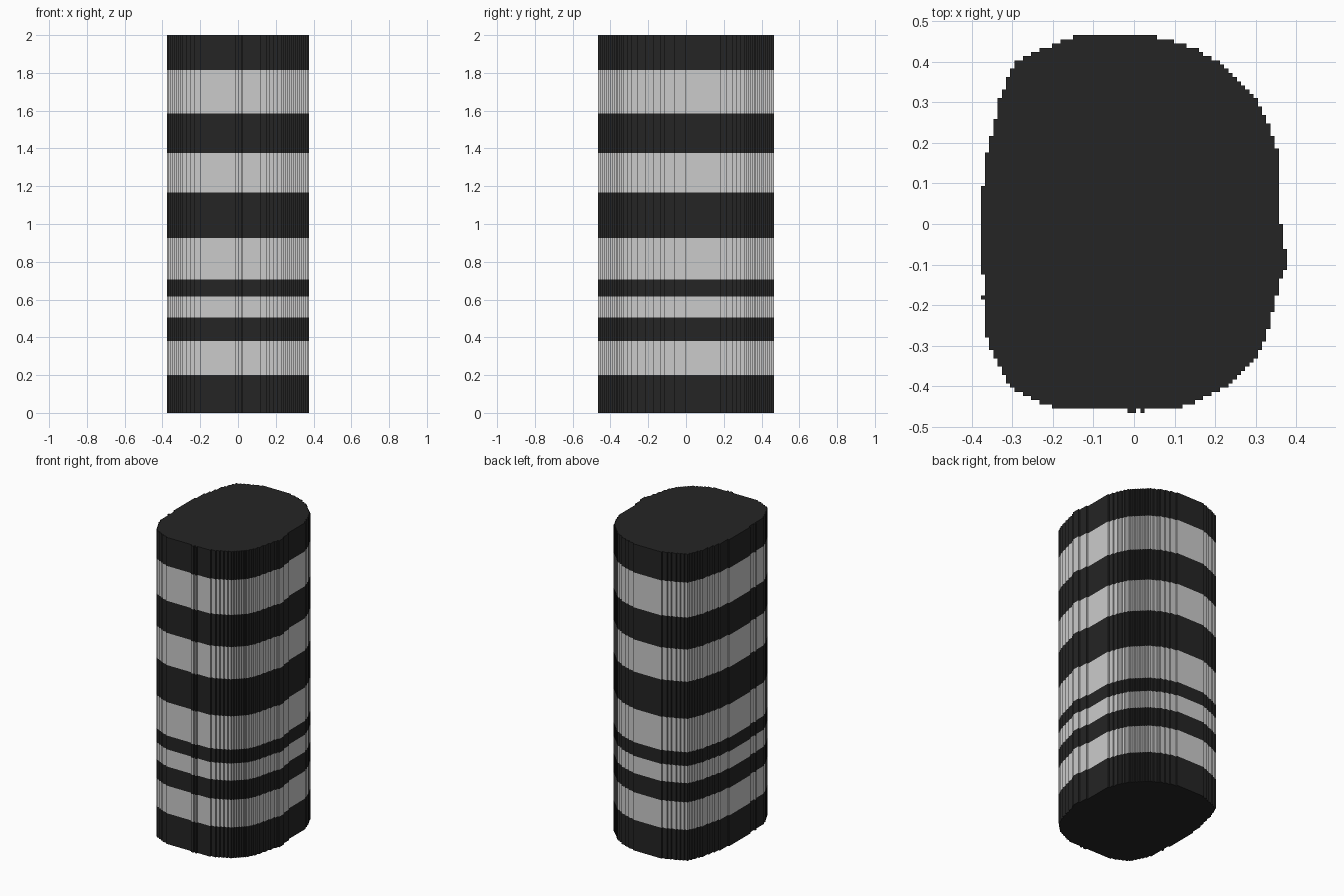
import bpy, bmesh, math

cube = bpy.data.objects.get("Cube")
if cube:
    bpy.data.objects.remove(cube, do_unlink=True)

CELL = 0.01033           # size of one outline step
COLS, ROWS = 73, 90      # outline size in steps
LEVELS = [0, 0.20, 0.38, 0.505, 0.617, 0.707, 0.925,
          1.167, 1.377, 1.586, 1.814, 2.0]

# Guide points (row counted from the back, column) for the two stepped edges
RIGHT_EDGE = [(0, 22), (1, 19), (3, 14), (5, 10), (6, 8), (10, 6), (15, 4),
              (28, 1), (36, 0), (56, 0), (57, 1), (61, 1), (62, 0), (63, 1),
              (72, 2), (79, 5), (83, 7), (85, 10), (87, 14), (88, 17)]
LEFT_EDGE = [(0, 42), (1, 46), (3, 52), (6, 57), (9, 60), (15, 66), (21, 69),
             (27, 71), (45, 72), (51, 73), (56, 72), (58, 71), (73, 67),
             (77, 65), (82, 60), (84, 57), (86, 53), (88, 48)]


def make_material(name, value):
    mat = bpy.data.materials.new(name)
    mat.use_nodes = True
    colour = (value, value, value, 1)
    mat.diffuse_color = colour
    mat.node_tree.nodes["Principled BSDF"].inputs["Base Color"].default_value = colour
    return mat


def stepped(guide):
    """Column for every row; each step holds until the next whole column."""
    cols = [guide[0][1]]
    for (r0, c0), (r1, c1) in zip(guide, guide[1:]):
        for r in range(r0 + 1, r1 + 1):
            v = c0 + (c1 - c0) * (r - r0) / (r1 - r0)
            cols.append(math.floor(v + 1e-6) if c1 > c0 else math.ceil(v - 1e-6))
    return cols


def stairs(cols):
    """Corner points of a stepped edge, running from back to front."""
    pts = [(cols[0], 0)]
    for r in range(1, len(cols)):
        if cols[r] != cols[r - 1]:
            pts += [(cols[r - 1], r), (cols[r], r)]
    return pts + [(cols[-1], len(cols))]


# Closed outline, with two small nubs on the front
outline = stairs(stepped(RIGHT_EDGE))
for a, b in ((35, 37), (38, 39)):
    outline += [(a, ROWS - 1), (a, ROWS), (b, ROWS), (b, ROWS - 1)]
outline += reversed(stairs(stepped(LEFT_EDGE)))

# Banded column: one ring of vertices per level, joined by upright faces
bm = bmesh.new()
rings = [[bm.verts.new(((c - COLS / 2) * CELL, (ROWS / 2 - r) * CELL, z))
          for c, r in outline] for z in LEVELS]
n = len(outline)
for band, (low, high) in enumerate(zip(rings, rings[1:])):
    for i in range(n):
        j = (i + 1) % n
        face = bm.faces.new((low[i], low[j], high[j], high[i]))
        face.material_index = band % 2     # dark and light bands alternate
bm.faces.new(rings[0][::-1])
bm.faces.new(rings[-1])
bm.normal_update()

mesh = bpy.data.meshes.new("banded_column")
bm.to_mesh(mesh)
bm.free()
mesh.materials.append(make_material("black", 0.018))
mesh.materials.append(make_material("light_grey", 0.6))
column = bpy.data.objects.new("banded_column", mesh)
bpy.context.collection.objects.link(column)
